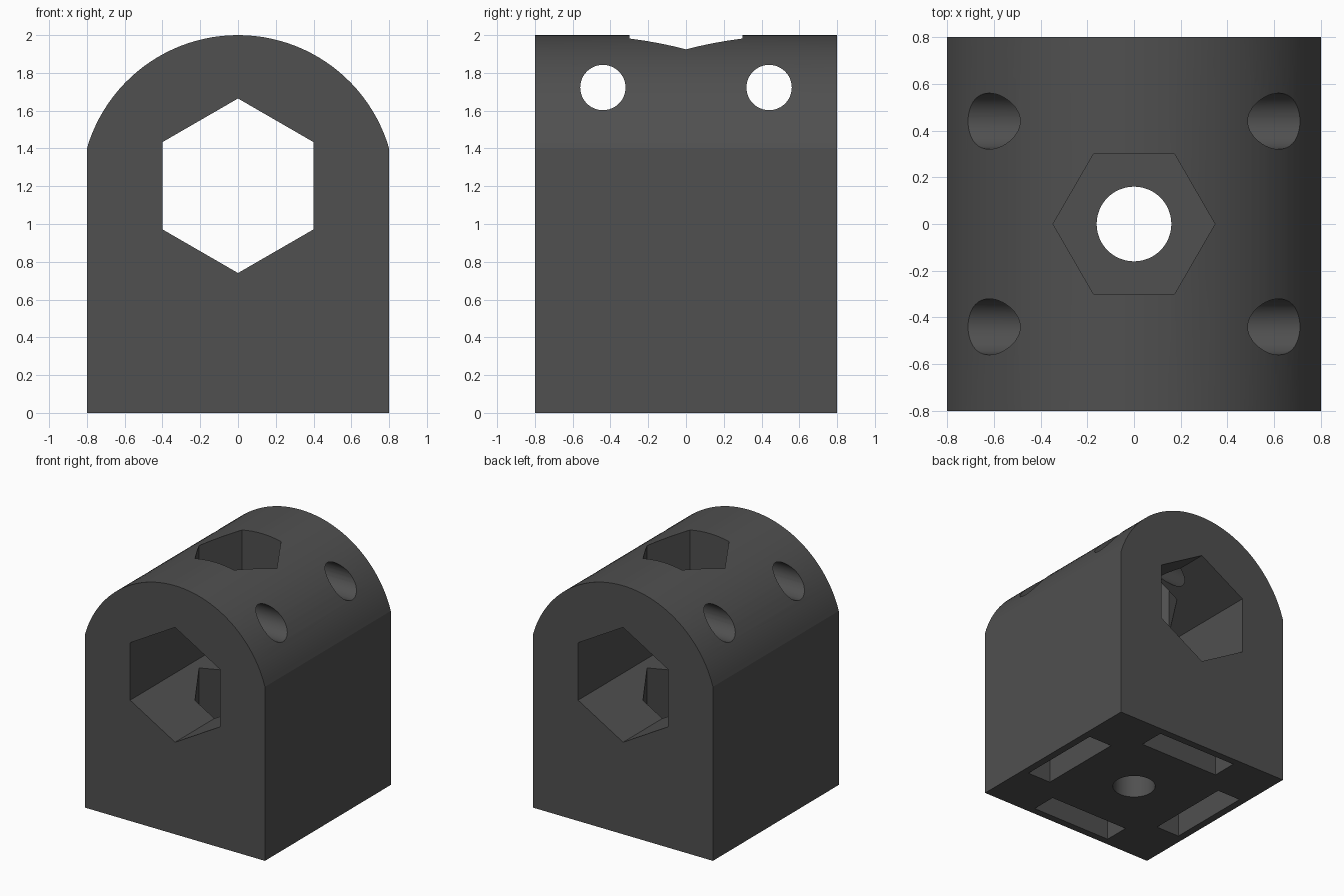
import bpy, bmesh
from math import sin, cos, pi, asin, radians
from mathutils import Vector

if "Cube" in bpy.data.objects:
    bpy.data.objects.remove(bpy.data.objects["Cube"])


def prism(name, points, direction):
    """Solid made by extruding a closed loop of 3D points."""
    bm = bmesh.new()
    face = bm.faces.new([bm.verts.new(p) for p in points])
    new = bmesh.ops.extrude_face_region(bm, geom=[face])["geom"]
    verts = [v for v in new if isinstance(v, bmesh.types.BMVert)]
    bmesh.ops.translate(bm, verts=verts, vec=Vector(direction))
    bmesh.ops.recalc_face_normals(bm, faces=bm.faces)
    mesh = bpy.data.meshes.new(name)
    bm.to_mesh(mesh)
    bm.free()
    obj = bpy.data.objects.new(name, mesh)
    bpy.context.collection.objects.link(obj)
    return obj


def ring(radius, sides, start=0.0):
    return [(radius * cos(start + 2 * pi * i / sides),
             radius * sin(start + 2 * pi * i / sides)) for i in range(sides)]


def cut(target, cutter):
    cutter.hide_render = True
    mod = target.modifiers.new(cutter.name, 'BOOLEAN')
    mod.operation = 'DIFFERENCE'
    mod.solver = 'EXACT'
    mod.object = cutter
    bpy.context.view_layer.objects.active = target
    bpy.ops.object.modifier_apply(modifier=mod.name)
    bpy.data.objects.remove(cutter)


# Arched block
R, CZ = 0.8333, 1.1667
half = asin(0.8 / R)
N = 48
arch = [(R * sin(half - 2 * half * i / N), -0.8, CZ + R * cos(half - 2 * half * i / N))
        for i in range(N + 1)]
body = prism("arched_block", [(-0.8, -0.8, 0), (0.8, -0.8, 0)] + arch, (0, 1.6, 0))

# Hexagonal bore from front to back
cut(body, prism("hex_bore", [(x, -1, 1.2025 + z) for x, z in ring(0.462, 6, pi / 2)], (0, 2, 0)))

# Vertical hexagonal pocket and the bolt hole beneath it
cut(body, prism("hex_pocket", [(x, y, 0.3) for x, y in ring(0.3464, 6)], (0, 0, 2)))
cut(body, prism("bolt_hole", [(x, y, -0.2) for x, y in ring(0.16, 48)], (0, 0, 0.8)))

# Two cross holes through the arch
for s in (-1, 1):
    cut(body, prism("cross_hole", [(-1, s * 0.44 + y, 1.7225 + z) for y, z in ring(0.12, 48)],
                    (2, 0, 0)))

# Four slots around the underside
slot = [(-0.36, 0.53), (0.36, 0.53), (0.36, 0.74), (-0.36, 0.74)]
for k in range(4):
    c, s = round(cos(k * pi / 2)), round(sin(k * pi / 2))
    cut(body, prism("base_slot", [(c * x - s * y, s * x + c * y, -0.1) for x, y in slot],
                    (0, 0, 0.3)))

# Smooth curved walls, keep edges sharp
bpy.ops.object.select_all(action='DESELECT')
body.select_set(True)
bpy.context.view_layer.objects.active = body
bpy.ops.object.shade_smooth_by_angle(angle=radians(12))

# Dark plastic
mat = bpy.data.materials.new("dark_plastic")
mat.diffuse_color = (0.08, 0.08, 0.08, 1)
mat.use_nodes = True
mat.node_tree.nodes["Principled BSDF"].inputs["Base Color"].default_value = mat.diffuse_color
body.data.materials.clear()
body.data.materials.append(mat)
